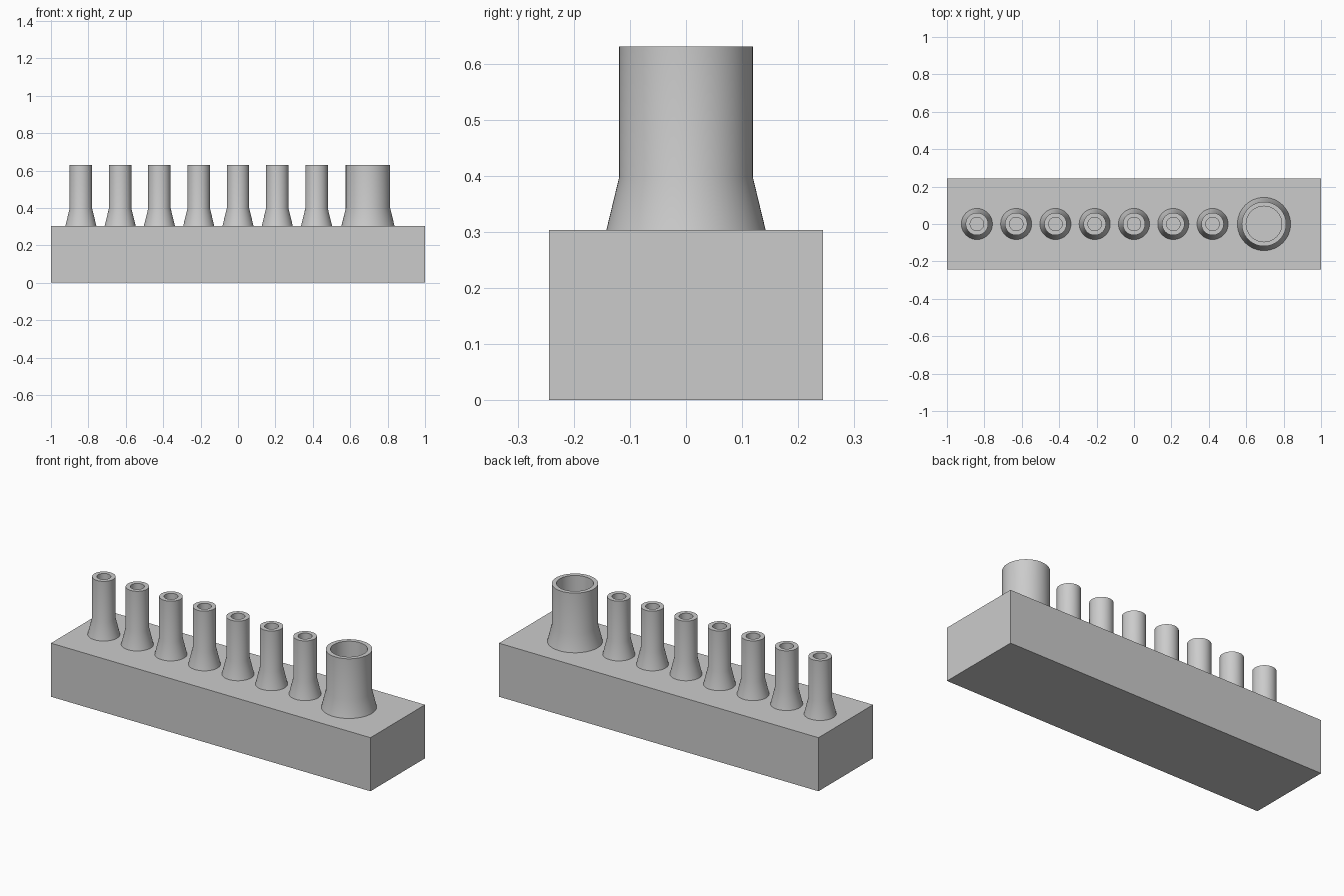
import bpy
import bmesh
import math

old = bpy.data.objects.get("Cube")
if old:
    bpy.data.objects.remove(old, do_unlink=True)

BLOCK_TOP = 0.303
FLARE_TOP = 0.398
TUBE_TOP = 0.63
SEGMENTS = 64

grey = bpy.data.materials.new("plain_grey")
grey.use_nodes = True
colour = (0.6, 0.6, 0.6, 1)
grey.diffuse_color = colour
grey.node_tree.nodes["Principled BSDF"].inputs["Base Color"].default_value = colour


def add_object(name, bm, location=(0, 0, 0)):
    bmesh.ops.recalc_face_normals(bm, faces=bm.faces)
    mesh = bpy.data.meshes.new(name)
    bm.to_mesh(mesh)
    bm.free()
    mesh.materials.append(grey)
    obj = bpy.data.objects.new(name, mesh)
    obj.location = location
    bpy.context.collection.objects.link(obj)
    return obj


def add_tube(name, x, flare_radius, radius, bore):
    """Flared tube with an open bore, spun from its half profile."""
    profile = [(flare_radius, BLOCK_TOP), (radius, FLARE_TOP), (radius, TUBE_TOP),
               (bore, TUBE_TOP), (bore, BLOCK_TOP)]
    bm = bmesh.new()
    verts = [bm.verts.new((r, 0, z)) for r, z in profile]
    edges = [bm.edges.new(pair) for pair in zip(verts, verts[1:])]
    bmesh.ops.spin(bm, geom=verts + edges, cent=(0, 0, 0), axis=(0, 0, 1),
                   angle=math.tau, steps=SEGMENTS, use_merge=True)
    bmesh.ops.remove_doubles(bm, verts=bm.verts, dist=0.0001)
    obj = add_object(name, bm, (x, 0, 0))
    bpy.ops.object.select_all(action="DESELECT")
    obj.select_set(True)
    bpy.context.view_layer.objects.active = obj
    bpy.ops.object.shade_smooth_by_angle(angle=math.radians(30))


# Solid base block
bm = bmesh.new()
bmesh.ops.create_cube(bm, size=1)
bmesh.ops.scale(bm, vec=(2, 0.488, BLOCK_TOP), verts=bm.verts)
bmesh.ops.translate(bm, vec=(0, 0, BLOCK_TOP / 2), verts=bm.verts)
add_object("base_block", bm)

# Row of narrow tubes
for i in range(7):
    add_tube(f"narrow_tube_{i + 1}", -0.84 + i * 0.21, 0.083, 0.06, 0.036)

# Wide tube at the left end
add_tube("wide_tube", 0.695, 0.142, 0.119, 0.095)
